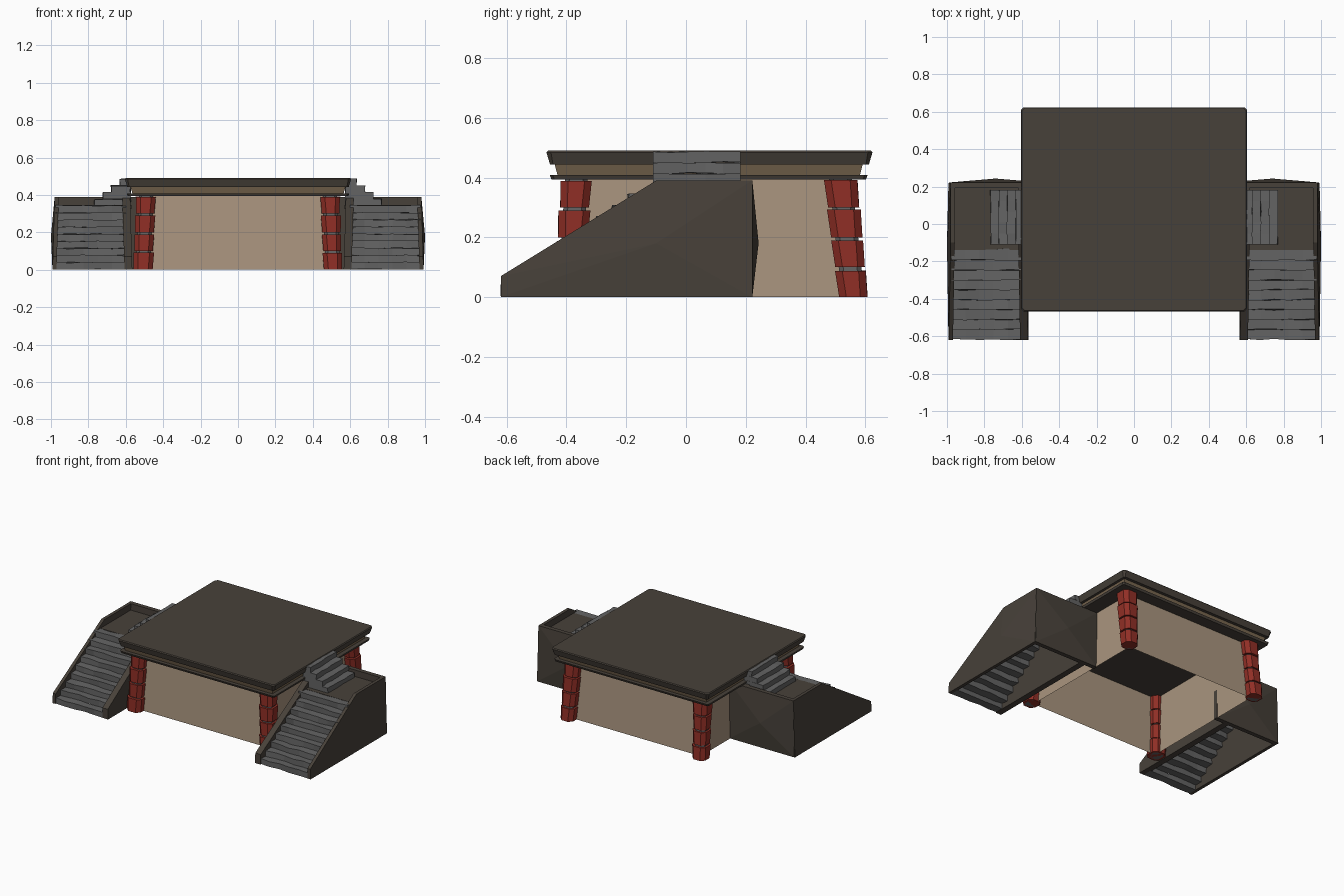
import bpy, bmesh, math, random
from mathutils import Vector

random.seed(4)
cube = bpy.data.objects.get("Cube")
if cube:
    bpy.data.objects.remove(cube, do_unlink=True)


def material(name, r, g, b):
    m = bpy.data.materials.new(name)
    m.use_nodes = True
    m.diffuse_color = (r, g, b, 1)
    node = next(n for n in m.node_tree.nodes if n.type == "BSDF_PRINCIPLED")
    node.inputs["Base Color"].default_value = (r, g, b, 1)
    node.inputs["Roughness"].default_value = 0.9
    return m


DARK = material("dark earth", 0.064, 0.053, 0.042)
PLASTER = material("tan plaster", 0.40, 0.30, 0.21)
BROWN = material("brown trim", 0.19, 0.135, 0.08)
RED = material("red block", 0.28, 0.028, 0.019)
GREY = material("grey plank", 0.125, 0.125, 0.125)


def finish(bm, name, mat):
    bmesh.ops.recalc_face_normals(bm, faces=bm.faces)
    mesh = bpy.data.meshes.new(name)
    bm.to_mesh(mesh)
    bm.free()
    mesh.materials.append(mat)
    ob = bpy.data.objects.new(name, mesh)
    bpy.context.scene.collection.objects.link(ob)
    return ob


def loft(bm, rings, caps=True):
    """Skin a stack of equal-sized point rings."""
    vs = [[bm.verts.new(p) for p in ring] for ring in rings]
    n = len(vs[0])
    for a, b in zip(vs, vs[1:]):
        for i in range(n):
            j = (i + 1) % n
            bm.faces.new((a[i], a[j], b[j], b[i]))
    if caps:
        bm.faces.new(vs[0])
        bm.faces.new(vs[-1])


def rect(z, x, y0, y1, cut=0.0):
    """Rectangle centred on x = 0, with optional clipped corners."""
    if not cut:
        return [(-x, y0, z), (x, y0, z), (x, y1, z), (-x, y1, z)]
    return [(-x + cut, y0, z), (x - cut, y0, z), (x, y0 + cut, z), (x, y1 - cut, z),
            (x - cut, y1, z), (-x + cut, y1, z), (-x, y1 - cut, z), (-x, y0 + cut, z)]


def tier(name, rings, mat, caps=True):
    bm = bmesh.new()
    loft(bm, rings, caps)
    return finish(bm, name, mat)


def panel(name, outline, shift, mat, centre=None):
    """Thick panel; a centre point makes its outer face bulge."""
    bm = bmesh.new()
    outer = [bm.verts.new(p) for p in outline]
    inner = [bm.verts.new(Vector(p) + Vector(shift)) for p in outline]
    n = len(outer)
    bm.faces.new(inner)
    if centre:
        c = bm.verts.new(centre)
    else:
        bm.faces.new(outer)
    for i in range(n):
        j = (i + 1) % n
        bm.faces.new((outer[i], outer[j], inner[j], inner[i]))
        if centre:
            bm.faces.new((outer[i], outer[j], c))
    return finish(bm, name, mat)


def plank(bm, lo, hi, axis, wobble):
    """Hand-cut board running along an axis with uneven edges."""
    rings, other = [], 1 - axis
    for k in range(6):
        along = lo[axis] + (hi[axis] - lo[axis]) * k / 5
        ring = []
        for a, z in ((lo[other], lo[2]), (hi[other], lo[2]), (hi[other], hi[2]), (lo[other], hi[2])):
            p = [0, 0, max(0, z + random.uniform(-wobble, wobble))]
            p[axis] = along
            p[other] = a + random.uniform(-wobble, wobble)
            ring.append(p)
        rings.append(ring)
    loft(bm, rings)


# Main hall: open-bottomed walls, ledge, trim and roof slab
tier("walls", [rect(0, 0.495, -0.385, 0.545), rect(0.4, 0.485, -0.365, 0.52)], PLASTER, False)
tier("lower_ledge", [rect(0.393, 0.59, -0.45, 0.602, 0.01),
                     rect(0.408, 0.595, -0.456, 0.608, 0.01)], DARK)
tier("trim_band", [rect(0.408, 0.565, -0.43, 0.582), rect(0.446, 0.575, -0.44, 0.592)], BROWN)
tier("roof_slab", [rect(0.443, 0.592, -0.455, 0.612, 0.01), rect(0.484, 0.605, -0.467, 0.624, 0.015),
                   rect(0.49, 0.6, -0.462, 0.619, 0.015)], DARK)


# Corner pillars: stacked chamfered blocks on a grey core, leaning outward
def block_ring(cx, cy, z, r, cut):
    return [(cx + x, cy + y, z) for x, y, _ in rect(0, r, -r, r, cut)]


for sx, side in ((1, "left"), (-1, "right")):
    for back in (False, True):
        place = f"{side}_{'back' if back else 'front'}"

        def centre(z):
            t = z / 0.395
            y = 0.56 - 0.043 * t if back else -0.39 + 0.023 * t
            return sx * (0.508 - 0.016 * t), y

        bm = bmesh.new()
        for i in range(4):
            z0 = i * 0.1
            z1 = z0 + 0.09
            j = random.uniform(-0.003, 0.003)
            loft(bm, [block_ring(*centre(z0), z0, 0.05 + j, 0.024),
                      block_ring(*centre(z1), z1 + j, 0.054 + j, 0.024)])
        finish(bm, f"{place}_pillar_blocks", RED)
        tier(f"{place}_pillar_core", [block_ring(*centre(z), z, 0.038, 0.015)
                                      for z in (-0.0, 0.395)], GREY)

# Side stairways, mirrored
for s, side in ((1, "left"), (-1, "right")):
    # Sloping side walls, back wall and landing
    profile = [(-0.62, 0), (-0.62, 0.07), (-0.1, 0.39), (0.22, 0.39), (0.22, 0)]
    outer = [(s * (0.992 - 0.03 * z), y, z) for y, z in profile]
    panel(f"{side}_outer_stair_wall", outer, (-s * 0.022, 0, 0), DARK, (s * 1.0, -0.1, 0.18))
    inner = [(s * (0.565 + 0.03 * z), y, z) for y, z in profile]
    panel(f"{side}_inner_stair_wall", inner, (s * 0.042, 0, 0), DARK)
    back = [(s * x, 0.222, z) for x, z in ((0.49, 0), (0.988, 0), (0.98, 0.39), (0.49, 0.39))]
    panel(f"{side}_back_stair_wall", back, (0, -0.03, 0), DARK, (s * 0.74, 0.243, 0.18))
    deck = [(s * x, y, 0.345) for x, y in ((0.57, -0.14), (0.975, -0.14), (0.975, 0.21), (0.57, 0.21))]
    panel(f"{side}_landing", deck, (0, 0, -0.02), DARK)

    # Plank treads of the main flight
    bm = bmesh.new()
    for i in range(9):
        y, z = -0.617 + i * 0.053, i * 0.038
        xs = sorted((s * 0.6, s * 0.975))
        plank(bm, (xs[0], y, max(0, z - 0.002)), (xs[1], y + 0.06, z + 0.039), 0, 0.004)
    finish(bm, f"{side}_stair_treads", GREY)

    # Short flight from the landing to the roof
    bm = bmesh.new()
    for i in range(4):
        xs = sorted((s * 0.575, s * (0.768 - i * 0.045)))
        z = 0.345 + i * 0.036
        plank(bm, (xs[0], -0.11, z - 0.003), (xs[1], 0.182, z + 0.033), 1, 0.003)
    finish(bm, f"{side}_upper_treads", GREY)
